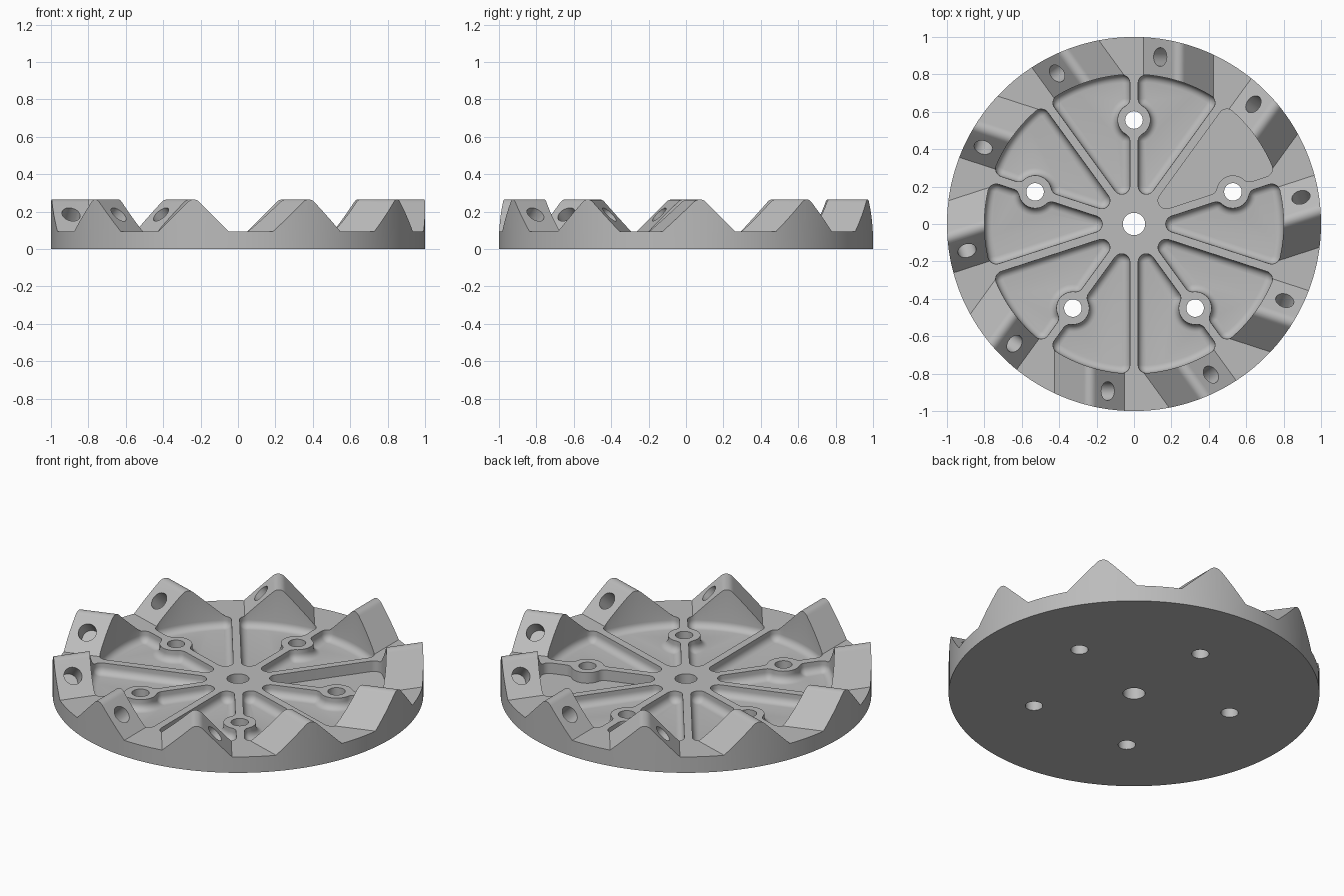
import bpy, bmesh
from math import sin, cos, pi, radians, atan2, sqrt, hypot
from mathutils import Matrix, Vector

if "Cube" in bpy.data.objects:
    bpy.data.objects.remove(bpy.data.objects["Cube"])

DECK = 0.095           # top of the plate
FLOOR = 0.032          # pocket floor
RIB = 0.022            # half width of a rib
ROUND = 0.044          # pocket corner radius
FILLET = 0.04          # pocket floor fillet
RIM = 0.8              # inner radius of the toothed ring
BOSS_AT, BOSS_R = 0.556, 0.088
STEP = radians(36)
START = radians(18)


def to_object(bm, name):
    bmesh.ops.recalc_face_normals(bm, faces=bm.faces)
    mesh = bpy.data.meshes.new(name)
    bm.to_mesh(mesh)
    bm.free()
    obj = bpy.data.objects.new(name, mesh)
    bpy.context.scene.collection.objects.link(obj)
    return obj


def add_cylinder(bm, radius, matrix, depth, segments):
    bmesh.ops.create_cone(bm, cap_ends=True, segments=segments, radius1=radius,
                          radius2=radius, depth=depth, matrix=matrix)


def loft(bm, rings):
    loops = [[bm.verts.new(p) for p in ring] for ring in rings]
    n = len(loops[0])
    for low, high in zip(loops, loops[1:]):
        for i in range(n):
            j = (i + 1) % n
            bm.faces.new((low[i], low[j], high[j], high[i]))
    bm.faces.new(loops[0][::-1])
    bm.faces.new(loops[-1])


def arc(center, radius, a0, a1, steps):
    return [(center[0] + radius * cos(a0 + (a1 - a0) * i / steps),
             center[1] + radius * sin(a0 + (a1 - a0) * i / steps))
            for i in range(steps + 1)]


def pocket_outline(s):
    """Wedge between two ribs, with a boss on the first rib; s grows it."""
    w = RIB + ROUND
    half = STEP / 2
    tip = (w / sin(half) * cos(half), w)
    reach = BOSS_R + ROUND
    dx = sqrt(reach ** 2 - w ** 2)
    lean = atan2(w, dx)
    outer = RIM - ROUND
    c1 = (sqrt(outer ** 2 - w ** 2), w)
    a1 = atan2(c1[1], c1[0])
    a2 = STEP - a1
    c2 = (outer * cos(a2), outer * sin(a2))
    down, up = -pi / 2, STEP + pi / 2
    return (arc((BOSS_AT - dx, w), s, down, -lean, 6)
            + arc((BOSS_AT, 0), reach - s, pi - lean, lean, 16)[1:-1]
            + arc((BOSS_AT + dx, w), s, lean - pi, down, 6)
            + arc(c1, s, down, a1, 8)
            + arc((0, 0), outer + s, a1, a2, 16)[1:-1]
            + arc(c2, s, a2, up, 8)
            + arc(tip, s, up, 1.5 * pi, 10))


def add_pocket(bm, angle, side, filleted):
    levels = [(ROUND, FLOOR)]
    if filleted:
        levels = [(ROUND - FILLET * (1 - sin(t)), FLOOR + FILLET * (1 - cos(t)))
                  for t in (i * pi / 12 for i in range(7))]
    levels.append((ROUND, 0.4))
    turn = Matrix.Rotation(angle, 4, 'Z')
    loft(bm, [[turn @ Vector((x, y * side, z)) for x, y in pocket_outline(s)][::side]
              for s, z in levels])


def add_tooth(bm, angle):
    mid, half, r = 0.2375, 0.1875, 0.042
    crown = arc((-mid, DECK + half - r * sqrt(2)), r, pi / 4, 3 * pi / 4, 8)
    profile = ([(half - mid, 0.05), (half - mid, DECK)] + crown
               + [(-half - mid, DECK), (-half - mid, 0.05)])
    turn = Matrix.Rotation(angle, 4, 'Z')
    loft(bm, [[turn @ Vector((x, y, z)) for y, z in profile] for x in (0.67, 1.15)])


def boolean(obj, tool, operation):
    mod = obj.modifiers.new(operation.lower(), 'BOOLEAN')
    mod.operation = operation
    mod.solver = 'EXACT'
    mod.object = tool
    bpy.context.view_layer.objects.active = obj
    bpy.ops.object.modifier_apply(modifier=mod.name)
    bpy.data.objects.remove(tool)


# Plate, slightly oversized until it is trimmed
bm = bmesh.new()
add_cylinder(bm, 1.05, Matrix.Translation((0, 0, DECK / 2)), DECK, 64)
disc = to_object(bm, "toothed_disc")

# Ten ridged teeth, each set to one side of its rib
bm = bmesh.new()
for k in range(10):
    add_tooth(bm, START + k * STEP)
boolean(disc, to_object(bm, "teeth"), 'UNION')

# Round outer wall
bm = bmesh.new()
add_cylinder(bm, 1.0, Matrix.Identity(4), 2, 180)
boolean(disc, to_object(bm, "rim_trim"), 'INTERSECT')

# Pockets, bolt holes, centre hole and slanted tooth holes
bm = bmesh.new()
add_cylinder(bm, 0.06, Matrix.Identity(4), 1, 32)
for k in range(5):
    angle = START + 2 * k * STEP
    add_pocket(bm, angle, 1, k != 0)
    add_pocket(bm, angle, -1, True)
    spot = Matrix.Rotation(angle, 4, 'Z') @ Matrix.Translation((BOSS_AT, 0, 0))
    add_cylinder(bm, 0.047, spot, 1, 32)
for k in range(10):
    spot = (Matrix.Rotation(START + k * STEP, 4, 'Z')
            @ Matrix.Translation((0.893, -0.14, 0.185))
            @ Matrix.Rotation(-pi / 4, 4, 'X'))
    add_cylinder(bm, 0.05, spot, 0.2, 32)
boolean(disc, to_object(bm, "cutters"), 'DIFFERENCE')

# Single grey finish
grey = bpy.data.materials.new("plain_grey")
grey.use_nodes = True
colour = (0.5, 0.5, 0.5, 1)
grey.diffuse_color = colour
grey.node_tree.nodes["Principled BSDF"].inputs["Base Color"].default_value = colour
disc.data.materials.clear()
disc.data.materials.append(grey)
for face in disc.data.polygons:
    face.material_index = 0

bpy.ops.object.select_all(action='DESELECT')
disc.select_set(True)
bpy.context.view_layer.objects.active = disc
bpy.ops.object.shade_smooth_by_angle(angle=radians(30))
